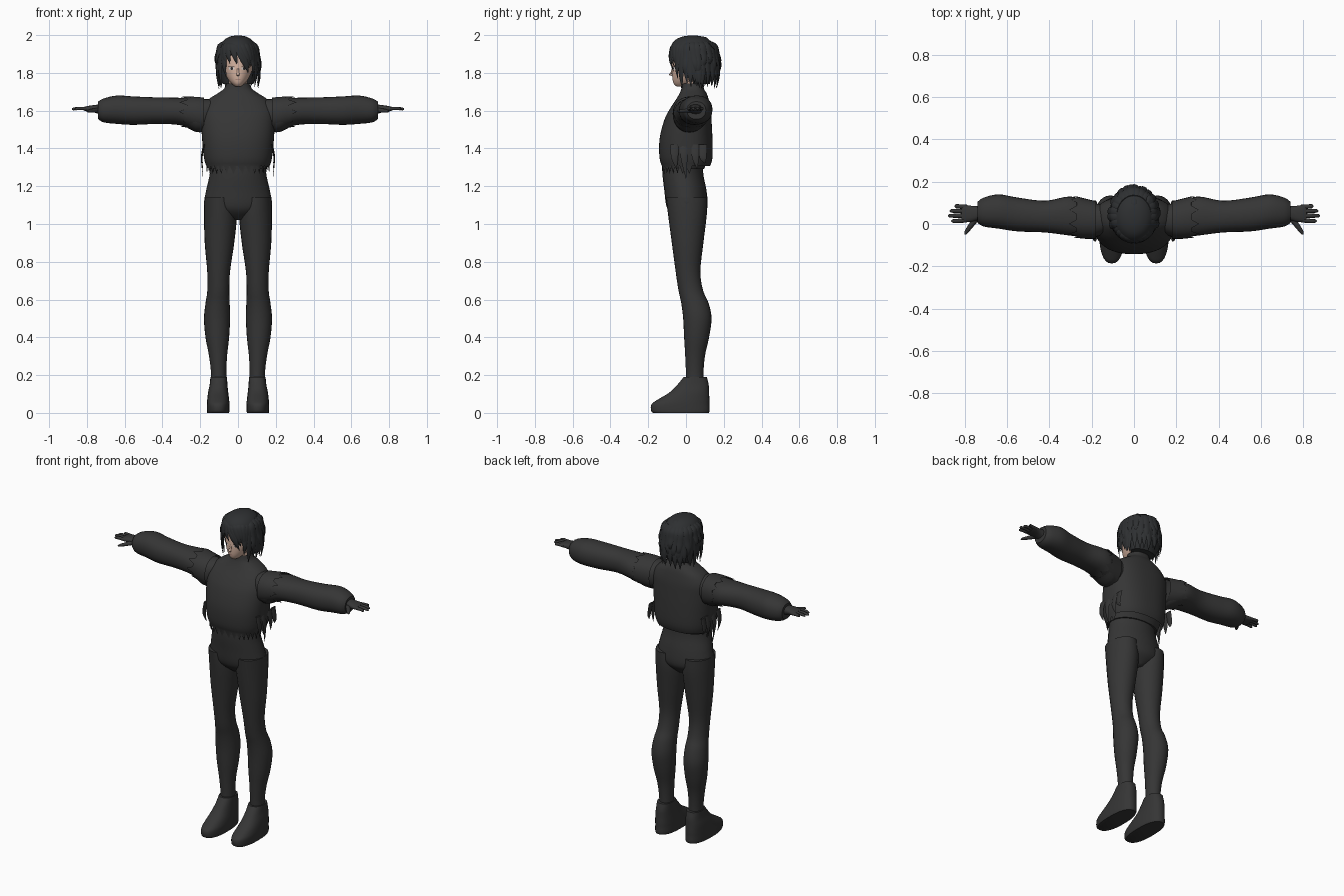
import bpy, bmesh, math, random
from mathutils import Vector

random.seed(4)
if "Cube" in bpy.data.objects:
    bpy.data.objects.remove(bpy.data.objects["Cube"], do_unlink=True)

X, Y, Z = Vector((1, 0, 0)), Vector((0, 1, 0)), Vector((0, 0, 1))
parts = []


def material(name, r, g, b):
    m = bpy.data.materials.new(name)
    m.use_nodes = True
    m.diffuse_color = (r, g, b, 1)
    m.node_tree.nodes["Principled BSDF"].inputs["Base Color"].default_value = (r, g, b, 1)
    return m


CLOTH = material("charcoal cloth", .036, .036, .036)
HAIR = material("black hair", .027, .029, .031)
SKIN = material("pale skin", .68, .46, .36)
WHITE = material("eye white", .75, .72, .7)
IRIS = material("dark iris", .03, .025, .025)
LIP = material("muted lip", .42, .2, .17)


def smooth_rings(rings, steps):
    """Run a smooth curve through (centre, side, depth) rings."""
    out, last = [], len(rings) - 1
    for i in range(last):
        four = [rings[max(0, min(last, i + k))] for k in (-1, 0, 1, 2)]
        for s in range(steps):
            t = s / steps
            out.append([b + (c - a) * (t / 2) + (2 * a - 5 * b + 4 * c - d) * (t * t / 2)
                        + (3 * b - a - 3 * c + d) * (t ** 3 / 2) for a, b, c, d in zip(*four)])
    return out + [rings[-1]]


def make(name, tubes, mat, sides=24, power=2, steps=4, mirror=False, caps=True, deform=None):
    """Skin each list of rings as a tube, all in one object."""
    bm = bmesh.new()
    for tube in tubes:
        loops = []
        for c, u, v in smooth_rings(tube, steps):
            loop = []
            for k in range(sides):
                a = math.tau * k / sides
                p, q = (math.copysign(abs(f) ** (2 / power), f) for f in (math.cos(a), math.sin(a)))
                loop.append(bm.verts.new(c + u * p + v * q))
            loops.append(loop)
        for a, b in zip(loops, loops[1:]):
            for k in range(sides):
                j = (k + 1) % sides
                bm.faces.new((a[k], a[j], b[j], b[k]))
        if caps:
            bm.faces.new(loops[0])
            bm.faces.new(loops[-1])
        if deform:
            deform(loops)
    bmesh.ops.recalc_face_normals(bm, faces=bm.faces)
    return finish(name, bm, mat, mirror)


def finish(name, bm, mat, mirror=False):
    mesh = bpy.data.meshes.new(name)
    bm.to_mesh(mesh)
    bm.free()
    mesh.materials.append(mat)
    ob = bpy.data.objects.new(name, mesh)
    bpy.context.collection.objects.link(ob)
    if mirror:
        ob.modifiers.new("mirror", "MIRROR").use_mirror_merge = False
    parts.append(ob)
    return ob


def rows(table, axis=Z, a=X, b=Y):
    """Rings from (position, low a, high a, low b, high b)."""
    return [(axis * t + a * (a0 + a1) / 2 + b * (b0 + b1) / 2, a * (a1 - a0) / 2, b * (b1 - b0) / 2)
            for t, a0, a1, b0, b1 in table]


def even(table):
    """Symmetric rings from (height, half width, front, back)."""
    return rows([(z, -w, w, f, k) for z, w, f, k in table])


def strand(points, widths, side, out, flat=.35):
    return [(Vector(p), side * w, out * w * flat) for p, w in zip(points, widths)]


# Lower body
make("hips", [even([(1.02, .03, -.04, .06), (1.06, .13, -.085, .1), (1.1, .178, -.105, .115),
                    (1.18, .168, -.115, .108), (1.28, .148, -.125, .09), (1.42, .15, -.12, .09)])], CLOTH)
make("trouser_leg", [rows([
    (1.14, .02, .177, -.105, .112), (1.05, .006, .18, -.095, .11), (.9, .02, .176, -.075, .092),
    (.75, .042, .163, -.055, .076), (.65, .046, .162, -.04, .09), (.58, .044, .172, -.025, .12),
    (.5, .042, .18, -.015, .135), (.4, .047, .172, -.01, .122), (.3, .058, .153, -.004, .1),
    (.2, .062, .142, 0, .092), (.12, .06, .145, 0, .095)])], CLOTH, mirror=True)
make("shoe", [rows([
    (0, .048, .163, -.175, .12), (.012, .045, .165, -.185, .125), (.045, .045, .165, -.183, .124),
    (.07, .047, .163, -.15, .124), (.11, .052, .158, -.085, .122), (.15, .056, .15, -.045, .12),
    (.19, .058, .146, -.012, .11)])], CLOTH, sides=32, power=2.4, mirror=True)


# Jacket with a torn hem
def tear_hem(loops):
    for k, v in enumerate(loops[0]):
        back = v.co.y > .04
        v.co.z += .045 if back else (-.035 if k % 2 else random.uniform(.005, .03))


make("jacket", [even([
    (1.3, .165, -.125, .125), (1.35, .18, -.14, .14), (1.45, .19, -.14, .14), (1.55, .195, -.115, .135),
    (1.61, .19, -.085, .13), (1.66, .155, -.052, .12), (1.69, .11, -.035, .11),
    (1.715, .075, -.025, .095), (1.745, .06, -.02, .09)])],
    CLOTH, sides=64, power=2.4, caps=False, deform=tear_hem)
make("waist_band", [even([(1.29, .152, -.125, .095), (1.36, .17, -.13, .125)])], CLOTH, sides=40, power=2.2)
make("sleeve", [rows([
    (.1, -.03, .09, 1.55, 1.66), (.2, -.065, .1, 1.485, 1.662), (.3, -.055, .13, 1.522, 1.668),
    (.42, -.04, .11, 1.53, 1.67), (.55, -.035, .125, 1.525, 1.675), (.64, -.022, .14, 1.53, 1.68),
    (.71, -.012, .125, 1.538, 1.665), (.74, .005, .105, 1.555, 1.648)], X, Y, Z)],
    CLOTH, sides=28, power=2.2, mirror=True)


def tear_cap(loops):
    for k, v in enumerate(loops[-1]):
        v.co.x += random.uniform(.01, .035) if k % 3 == 0 else -.01


make("shoulder_cap", [rows([(.18, -.07, .108, 1.49, 1.67), (.23, -.07, .12, 1.498, 1.674),
                            (.28, -.064, .133, 1.513, 1.676)], X, Y, Z)],
     CLOTH, sides=30, power=2.2, mirror=True, caps=False, deform=tear_cap)
make("hem_tatters", [strand([(.18, y, 1.42), (.192, y, 1.35), (.185, y + .01, tip)],
                            (.022, .018, .001), Y, X, .25)
                     for y, tip in ((-.06, 1.29), (-.01, 1.24), (.05, 1.29), (.09, 1.32))],
     CLOTH, sides=6, mirror=True)

# Gloved hand
make("palm", [rows([(.72, .025, .085, 1.575, 1.635), (.76, .012, .085, 1.59, 1.63),
                    (.8, .008, .09, 1.597, 1.624), (.815, .012, .086, 1.6, 1.62)], X, Y, Z)],
     CLOTH, sides=16, power=2.6, mirror=True)
fingers = [strand([(.79, y, 1.61), (.84, y + lean, 1.612), (tip - .008, y + lean, 1.609), (tip, y + lean, 1.608)],
                  (.011, .01, .008, .002), Y, Z, .9)
           for y, lean, tip in ((.018, -.004, .865), (.039, 0, .88), (.06, .002, .872), (.08, .004, .85))]
thumb = strand([(.74, .03, 1.603), (.765, 0, 1.6), (.79, -.035, 1.597), (.797, -.05, 1.597)],
               (.018, .016, .011, .003), X, Z, .7)
make("fingers", fingers + [thumb], CLOTH, sides=10, mirror=True)

# Head
face = make("face", [even([
    (1.728, .015, -.05, 0), (1.742, .033, -.064, .04), (1.765, .052, -.071, .07), (1.8, .07, -.074, .1),
    (1.84, .08, -.074, .12), (1.89, .084, -.07, .13), (1.94, .07, -.05, .11)])], SKIN, sides=36)
make("neck", [even([(1.66, .05, -.01, .08), (1.78, .046, -.012, .08)])], SKIN)
make("nose", [strand([(0, -.071, 1.83), (0, -.076, 1.805), (0, -.083, 1.79), (0, -.07, 1.782)],
                     (.004, .006, .008, .003), X, Y, .8)], SKIN, sides=10)


def face_plate(name, x, z, w, h, lift, mat, mirror=True):
    """Thin oval laid over the front of the face."""
    bm = bmesh.new()
    bmesh.ops.create_circle(bm, cap_ends=True, cap_tris=True, segments=16, radius=1)
    for v in bm.verts:
        v.co = Vector((x + v.co.x * w, -.15, z + v.co.y * h))
    ob = finish(name, bm, mat)
    wrap = ob.modifiers.new("wrap", "SHRINKWRAP")
    wrap.target, wrap.offset = face, lift
    wrap.wrap_method, wrap.use_project_y = "PROJECT", True
    wrap.use_positive_direction = True
    if mirror:
        ob.modifiers.new("mirror", "MIRROR").use_mirror_merge = False


face_plate("eye_white", .034, 1.823, .015, .008, .002, WHITE)
face_plate("iris", .033, 1.823, .007, .008, .004, IRIS)
face_plate("eyelid_line", .035, 1.832, .018, .002, .005, IRIS)
face_plate("mouth", 0, 1.763, .014, .002, .002, LIP, False)

# Hair: a cap covered by hanging locks
make("hair_cap", [even([
    (1.74, .08, .03, .125), (1.79, .1, .015, .145), (1.85, .104, -.015, .16), (1.895, .104, -.07, .163),
    (1.94, .098, -.08, .153), (1.975, .073, -.055, .123), (1.993, .04, -.015, .085),
    (1.998, .008, .025, .045)])], HAIR, sides=40)


def lock(angle, tip, width, drift=0, flare=1.0):
    """Lock from the crown at an angle from the front, curving down to the tip height."""
    top, pts = 1.965, []
    for t, r in ((0, .72), (.15, .95), (.45, 1.04), (.75, 1.05 * flare), (1, .97 * flare)):
        a = angle + drift * t
        pts.append((.108 * r * math.sin(a), .043 - .125 * r * math.cos(a), top + (tip - top) * t))
    mid = angle + drift / 2
    out = Vector((math.sin(mid), -math.cos(mid), .5)).normalized()
    side = Vector((math.cos(mid), math.sin(mid), 0))
    return strand(pts, [width * s for s in (.7, 1, .95, .65, .04)], side, out, .3)


locks = []
for i in range(27):
    angle = math.radians(58 + 244 * i / 26)
    locks.append(lock(angle, random.uniform(1.715, 1.75), .02, random.uniform(-.12, .12),
                      random.uniform(.97, 1.06)))
for i in range(16):
    angle = math.radians(70 + 220 * i / 15)
    locks.append(lock(angle, random.uniform(1.78, 1.84), .02, random.uniform(-.2, .2), 1.08))
make("hair_locks", locks, HAIR, sides=8, steps=3)

# Fringe swept across the brow, with long strands framing the cheeks
fringe = [(-52, 1.77, .3), (-42, 1.83, .1), (-30, 1.85, .1), (-20, 1.845, .3), (-12, 1.815, .65),
          (2, 1.8, .5), (14, 1.825, .35), (26, 1.835, .25), (38, 1.81, .15), (50, 1.77, -.1)]
make("fringe", [lock(math.radians(a), tip, .017, drift) for a, tip, drift in fringe], HAIR, sides=8)

# Loose tufts at the back of the crown
tufts = []
for x, y, z in ((-.05, .16, 1.95), (.02, .175, 1.94), (.07, .15, 1.95), (0, .14, 1.975)):
    tufts.append(strand([(x * .7, y - .07, z + .01), (x * .9, y - .03, z + .005), (x, y, z - .025)],
                        (.02, .017, .001), X, Z, .4))
make("crown_tufts", tufts, HAIR, sides=8)

# Smooth shading with crisp edges
bpy.ops.object.select_all(action="DESELECT")
for ob in parts:
    ob.select_set(True)
bpy.context.view_layer.objects.active = parts[0]
bpy.ops.object.shade_smooth_by_angle(angle=math.radians(45))
